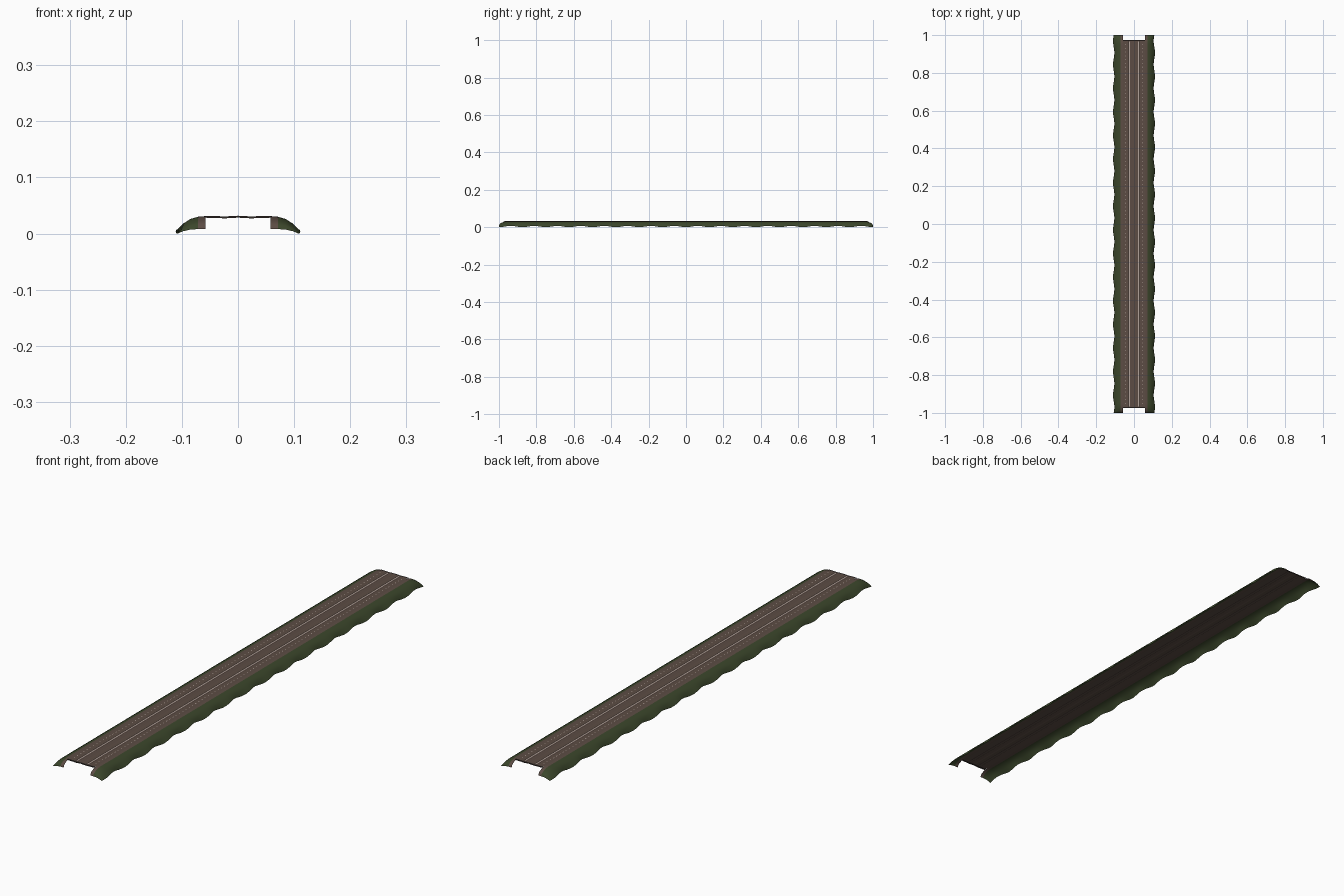
import bpy, bmesh, math

if "Cube" in bpy.data.objects:
    bpy.data.objects.remove(bpy.data.objects["Cube"])


def mat(name, rgb):
    m = bpy.data.materials.new(name)
    m.diffuse_color = (*rgb, 1)
    m.use_nodes = True
    m.node_tree.nodes["Principled BSDF"].inputs["Base Color"].default_value = m.diffuse_color
    return m


DIRT = mat("brown_dirt", (0.107, 0.073, 0.058))
GRASS = mat("dark_green_grass", (0.044, 0.062, 0.024))
DARK = mat("dark_brown_seam", (0.035, 0.026, 0.022))
PALE = mat("pale_marking", (0.45, 0.37, 0.33))


def grid(name, rows, mats, rule, flip=False):
    """Skin a list of point rows; rule(centre, column) picks the material."""
    bm = bmesh.new()
    vs = [[bm.verts.new(p) for p in r] for r in rows]
    for a, b in zip(vs, vs[1:]):
        for j in range(len(a) - 1):
            quad = [a[j], a[j + 1], b[j + 1], b[j]]
            f = bm.faces.new(quad[::-1] if flip else quad)
            f.material_index = rule(f.calc_center_median(), j)
    me = bpy.data.meshes.new(name)
    bm.to_mesh(me)
    bm.free()
    for m in mats:
        me.materials.append(m)
    ob = bpy.data.objects.new(name, me)
    bpy.context.collection.objects.link(ob)
    return ob


def smooth(ob):
    bpy.ops.object.select_all(action='DESELECT')
    bpy.context.view_layer.objects.active = ob
    ob.select_set(True)
    bpy.ops.object.shade_smooth_by_angle(angle=math.radians(40))


# Sloping banks: brown shoulder, grassy wavy edge, ends rounded downwards
END = 0.05
ys = [-1 + i / 64 for i in range(129)]
ys += [s * (1 - d) for s in (-1, 1) for d in (0.003, 0.008, 0.024, 0.04)]
ys.sort()
PROFILE = [(0.058, 0.031, 0.008), (0.071, 0.030, 0.008),
           (0.085, 0.026, 0.007), (0.098, 0.0175, 0.004)]


def bank(name, side):
    rows = []
    for y in ys:
        t = max(0, (abs(y) - (1 - END)) / END)
        f = math.sqrt(max(0, 1 - t * t))
        a = 2 * math.pi * y / 0.125
        w = (1 - math.cos(a)) / 2
        v = (1 + side * math.sin(a)) / 2
        row = [(side * x, y, lo + (hi - lo) * f) for x, hi, lo in PROFILE]
        row.append((side * (0.104 + 0.007 * v), y, 0.007 * w))
        rows.append(row)
    smooth(grid(name, rows, [DIRT, GRASS], lambda c, j: int(j > 0), side < 0))


bank("right_bank", 1)
bank("left_bank", -1)

# Road deck: thin, nearly flat sheet with dark seams and a low crown
half = [(0, 0.032), (0.004, 0.031), (0.0175, 0.0308), (0.0195, 0.0302),
        (0.0285, 0.0302), (0.0305, 0.0308), (0.055, 0.031), (0.059, 0.0314)]
sect = [(-x, z) for x, z in half[:0:-1]] + half
drows = [[(x, -0.975, z - 0.003) for x, z in sect]]
drows += [[(x, y, z) for x, z in sect] for y in (-0.975, -0.969, 0.969, 0.975)]
drows += [[(x, 0.975, z - 0.003) for x, z in sect]]
grid("road_deck", drows, [DIRT, DARK],
     lambda c, j: int(abs(c.y) > 0.969 or 0.0175 < abs(c.x) < 0.0195
                      or 0.0285 < abs(c.x) < 0.0305))


def plates(name, x, w, ys, length, z):
    """Row of thin pale plates along the road."""
    bm = bmesh.new()
    for y in ys:
        bm.faces.new([bm.verts.new((x + a * w / 2, y + b * length / 2, z))
                      for a, b in ((-1, -1), (1, -1), (1, 1), (-1, 1))])
    me = bpy.data.meshes.new(name)
    bm.to_mesh(me)
    bm.free()
    me.materials.append(PALE)
    bpy.context.collection.objects.link(bpy.data.objects.new(name, me))


# Pale continuous lines and small pale chips near the deck edges
for side, label in ((-1, "left"), (1, "right")):
    plates(label + "_line", side * 0.024, 0.004, [0], 1.93, 0.031)
    plates(label + "_chips", side * 0.047, 0.003,
           [-0.95 + i * 0.02 for i in range(96)], 0.006, 0.0318)
